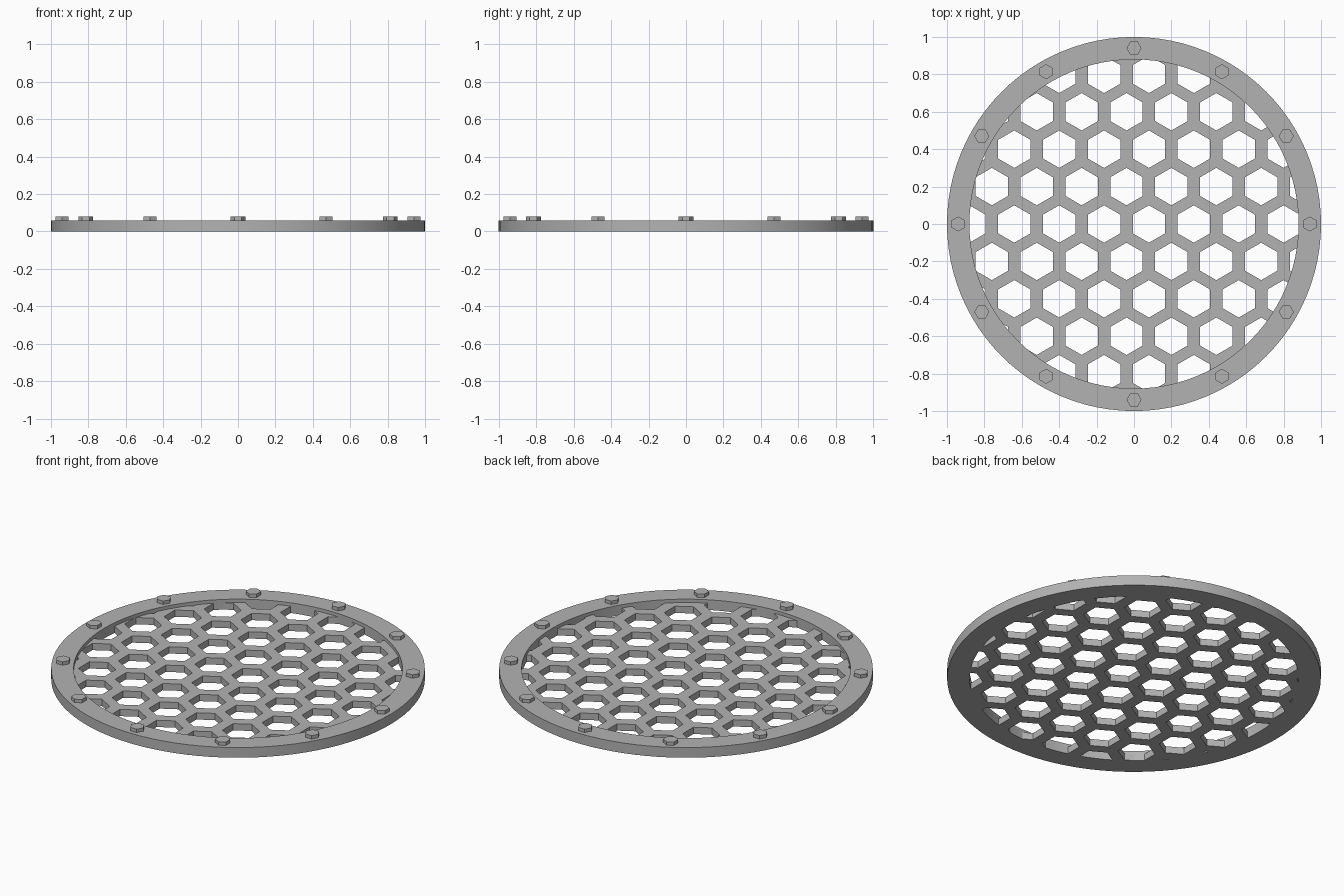
import bpy
import bmesh
from math import cos, sin, pi, radians, hypot

if "Cube" in bpy.data.objects:
    bpy.data.objects.remove(bpy.data.objects["Cube"], do_unlink=True)

SEGMENTS = 96
INNER, OUTER = 0.88, 1.0
RING_TOP, PANEL_TOP = 0.06, 0.04
PITCH_X, PITCH_Y, HOLE_R = 0.24, 0.2, 0.1

metal = bpy.data.materials.new("grey metal")
metal.use_nodes = True
grey = (0.45, 0.45, 0.45, 1)
metal.diffuse_color = grey
metal.node_tree.nodes["Principled BSDF"].inputs["Base Color"].default_value = grey


def circle(bm, x, y, z, r, sides, start=0.0):
    return [bm.verts.new((x + r * cos(start + 2 * pi * i / sides),
                          y + r * sin(start + 2 * pi * i / sides), z))
            for i in range(sides)]


def bridge(bm, a, b):
    for i in range(len(a)):
        j = (i + 1) % len(a)
        bm.faces.new((a[i], a[j], b[j], b[i]))


def prism(bm, x, y, z0, z1, r, sides, start=0.0):
    low = circle(bm, x, y, z0, r, sides, start)
    high = circle(bm, x, y, z1, r, sides, start)
    bridge(bm, low, high)
    bm.faces.new(low[::-1])
    bm.faces.new(high)


def finish(bm, name, smooth=False):
    bmesh.ops.recalc_face_normals(bm, faces=bm.faces)
    mesh = bpy.data.meshes.new(name)
    bm.to_mesh(mesh)
    bm.free()
    mesh.materials.append(metal)
    obj = bpy.data.objects.new(name, mesh)
    bpy.context.collection.objects.link(obj)
    if smooth:
        bpy.ops.object.select_all(action='DESELECT')
        obj.select_set(True)
        bpy.context.view_layer.objects.active = obj
        bpy.ops.object.shade_smooth_by_angle(angle=radians(30))
    return obj


# Outer ring with a rectangular section
bm = bmesh.new()
loops = [circle(bm, 0, 0, z, r, SEGMENTS)
         for r, z in ((OUTER, 0), (OUTER, RING_TOP), (INNER, RING_TOP), (INNER, 0))]
for k in range(4):
    bridge(bm, loops[k], loops[(k + 1) % 4])
finish(bm, "outer_ring", smooth=True)

# Honeycomb hole cutters, alternate rows shifted by half a pitch
bm = bmesh.new()
for row in range(-4, 5):
    shift = 0.08 if row % 2 == 0 else -0.04
    for col in range(-5, 6):
        x, y = shift + col * PITCH_X, row * PITCH_Y
        if hypot(x, y) < INNER + HOLE_R:
            prism(bm, x, y, -0.05, 0.1, HOLE_R, 6, pi / 6)
cutter = finish(bm, "hole_cutter")
cutter.hide_render = True

# Grille panel, recessed below the ring's top
bm = bmesh.new()
prism(bm, 0, 0, 0, PANEL_TOP, INNER, SEGMENTS)
panel = finish(bm, "honeycomb_panel")
cut = panel.modifiers.new("holes", 'BOOLEAN')
cut.operation = 'DIFFERENCE'
cut.solver = 'EXACT'
cut.object = cutter
bpy.context.view_layer.objects.active = panel
bpy.ops.object.modifier_apply(modifier=cut.name)
bpy.data.objects.remove(cutter, do_unlink=True)

# Twelve hexagonal bolt heads around the ring
for i in range(12):
    a = i * pi / 6
    bm = bmesh.new()
    prism(bm, 0.94 * cos(a), 0.94 * sin(a), RING_TOP - 0.01, 0.08, 0.04, 6, a + pi / 6)
    finish(bm, f"bolt_head_{i + 1}")
